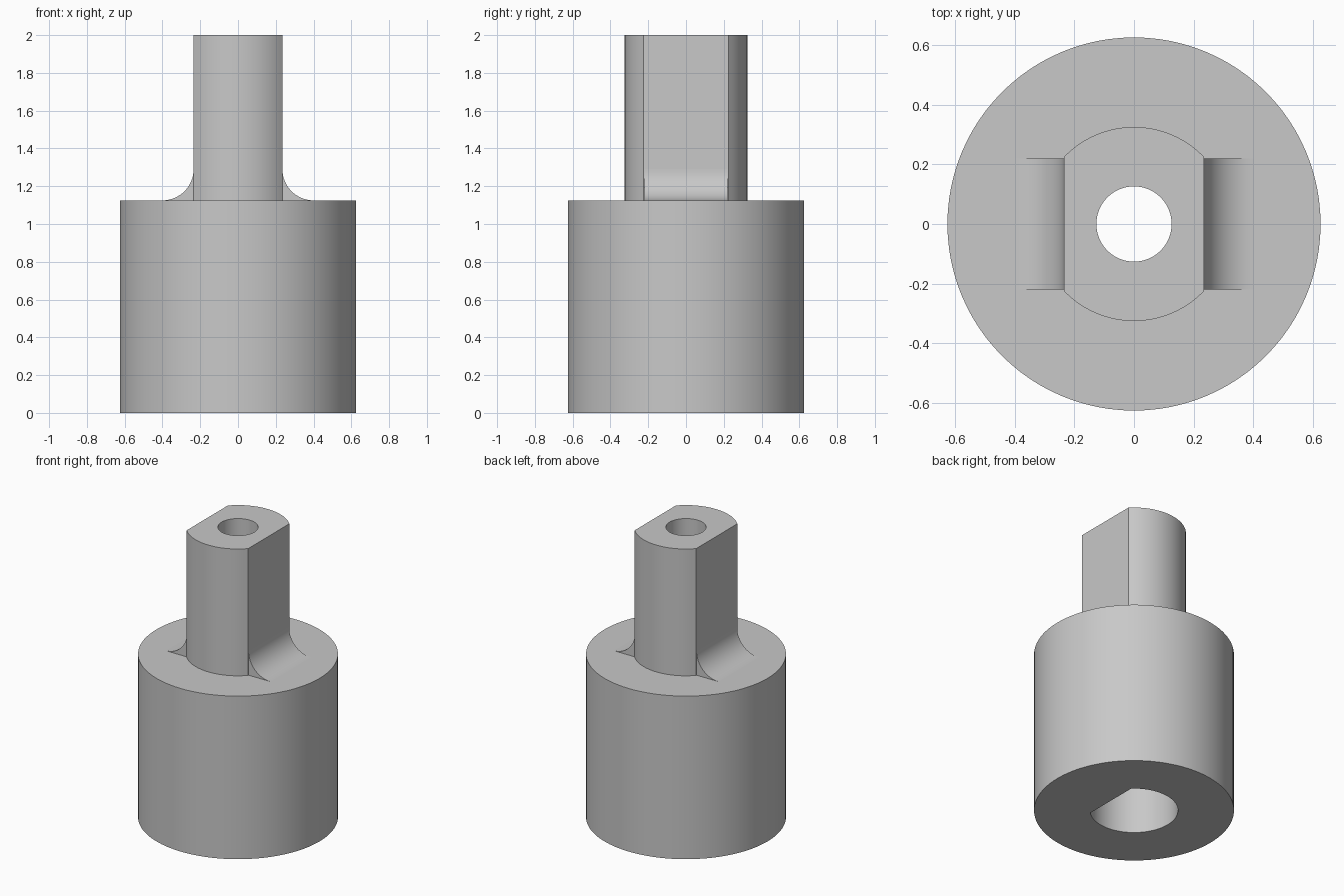
import bpy, bmesh, math

if "Cube" in bpy.data.objects:
    bpy.data.objects.remove(bpy.data.objects["Cube"], do_unlink=True)

SIDES = 96
BASE_R, BASE_H = 0.625, 1.125
SHAFT_R, SHAFT_FLAT, TOP = 0.325, 0.235, 2.0
HOLE_R = 0.126
BORE_R, BORE_FLAT, BORE_DEPTH = 0.275, 0.19, 0.95
FILLET_R, FILLET_HALF = 0.165, 0.22

grey = bpy.data.materials.new("plain_grey")
grey.use_nodes = True
colour = (0.58, 0.58, 0.58, 1)
grey.diffuse_color = colour
grey.node_tree.nodes["Principled BSDF"].inputs["Base Color"].default_value = colour


def finish(name, bm):
    bmesh.ops.recalc_face_normals(bm, faces=bm.faces)
    mesh = bpy.data.meshes.new(name)
    bm.to_mesh(mesh)
    bm.free()
    mesh.materials.append(grey)
    obj = bpy.data.objects.new(name, mesh)
    bpy.context.collection.objects.link(obj)
    bpy.ops.object.select_all(action="DESELECT")
    obj.select_set(True)
    bpy.context.view_layer.objects.active = obj
    bpy.ops.object.shade_smooth_by_angle(angle=math.radians(30))
    return obj


def outline(r, z, right=None, left=None):
    """Circle cut by flats at x = right and x = -left, with exact corners."""
    step = math.tau / SIDES
    corners = []
    if right:
        a = math.acos(right / r)
        corners += [a, math.tau - a]
    if left:
        a = math.acos(left / r)
        corners += [math.pi - a, math.pi + a]
    points = []
    for i in range(SIDES):
        angle = i * step
        for c in corners:
            if abs(c - angle) <= step / 2:
                angle = c
        x = r * math.cos(angle)
        x = min(x, right) if right else x
        x = max(x, -left) if left else x
        points.append((x, r * math.sin(angle), z))
    return points


# Body: outer wall, flatted shaft, through hole and D-shaped bore in one loft
loops = [
    outline(BASE_R, 0),
    outline(BASE_R, BASE_H),
    outline(SHAFT_R, BASE_H, SHAFT_FLAT, SHAFT_FLAT),
    outline(SHAFT_R, TOP, SHAFT_FLAT, SHAFT_FLAT),
    outline(HOLE_R, TOP),
    outline(HOLE_R, BORE_DEPTH),
    outline(BORE_R, BORE_DEPTH, BORE_FLAT),
    outline(BORE_R, 0, BORE_FLAT),
]
bm = bmesh.new()
rings = [[bm.verts.new(p) for p in loop] for loop in loops]
for k, ring in enumerate(rings):
    following = rings[(k + 1) % len(rings)]
    for i in range(SIDES):
        j = (i + 1) % SIDES
        bm.faces.new((ring[i], ring[j], following[j], following[i]))
finish("adapter_body", bm)

# Concave fillets where the shaft flats meet the base
for name, side in (("left_fillet", 1), ("right_fillet", -1)):
    profile = [(SHAFT_FLAT, BASE_H)]
    for i in range(17):
        a = math.pi / 2 * i / 16
        profile.append((SHAFT_FLAT + FILLET_R * (1 - math.cos(a)),
                        BASE_H + FILLET_R * (1 - math.sin(a))))
    bm = bmesh.new()
    face = bm.faces.new([bm.verts.new((side * x, -FILLET_HALF, z)) for x, z in profile])
    new = bmesh.ops.extrude_face_region(bm, geom=[face])["geom"]
    bmesh.ops.translate(bm, vec=(0, 2 * FILLET_HALF, 0),
                        verts=[v for v in new if isinstance(v, bmesh.types.BMVert)])
    finish(name, bm)
